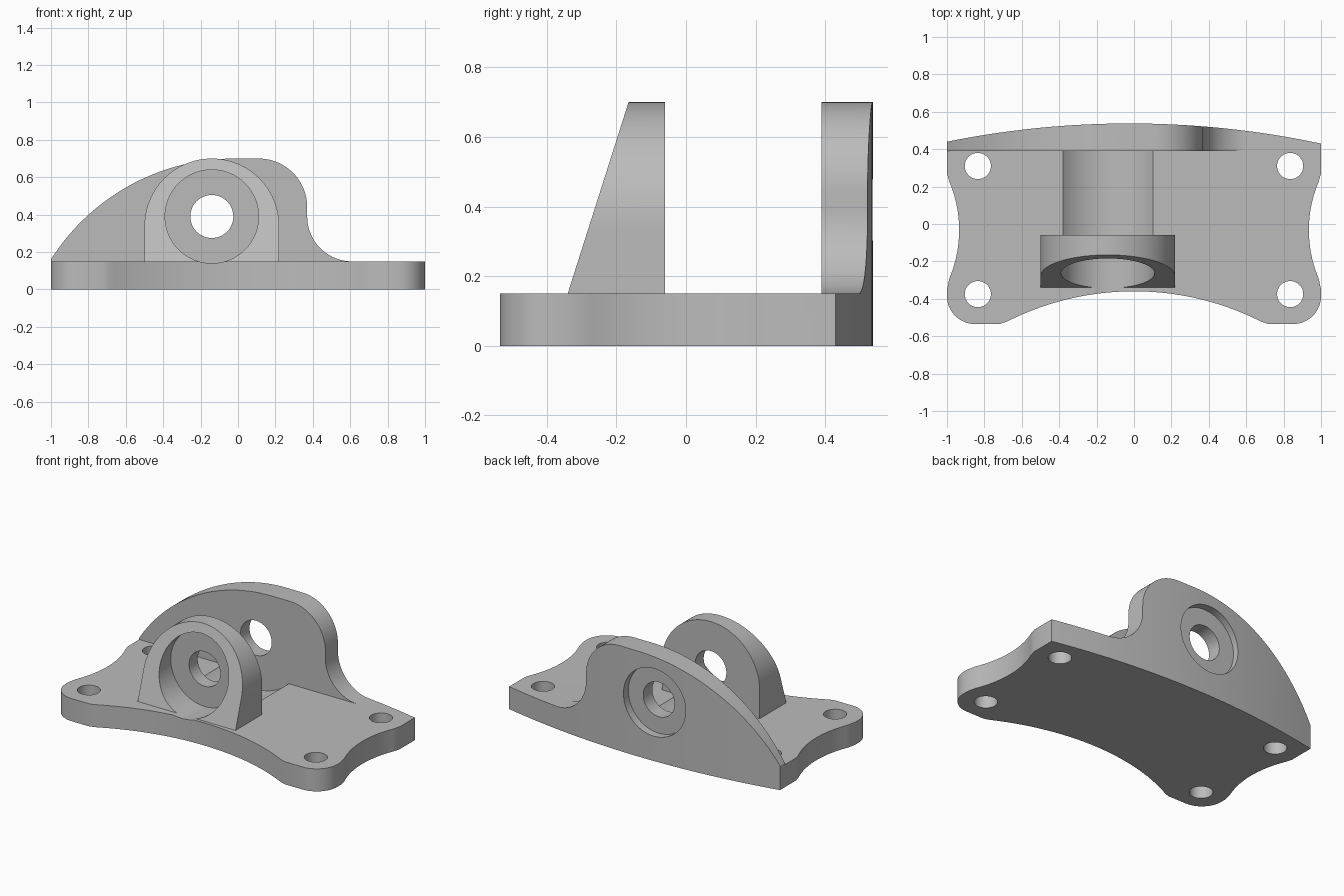
import bpy, bmesh, math
from mathutils import Vector

if "Cube" in bpy.data.objects:
    bpy.data.objects.remove(bpy.data.objects["Cube"], do_unlink=True)

PLATE = 0.15          # plate thickness
WALL_Y = 0.39         # front face of the rear wall
BORE_X, BORE_Z = -0.14, 0.39


def arc(cx, cy, r, start, end, n=24):
    """Points on a circle between two angles in degrees."""
    angles = [math.radians(start + (end - start) * i / n) for i in range(n + 1)]
    return [(cx + r * math.cos(a), cy + r * math.sin(a)) for a in angles]


def bow(p, q, sag, n=32):
    """Shallow arc from p to q, bulging to the right of travel by sag."""
    p, q = Vector(p), Vector(q)
    mid, half = (p + q) / 2, (q - p).length / 2
    u = (q - p).normalized()
    side = Vector((u.y, -u.x)) * math.copysign(1, sag)
    s = abs(sag)
    r = (half * half + s * s) / (2 * s)
    a = math.asin(half / r)
    pts = []
    for i in range(n + 1):
        t = -a + 2 * a * i / n
        pts.append(tuple(mid + u * r * math.sin(t) + side * (r * math.cos(t) - r + s)))
    return pts


def prism(name, pts, lo, hi, axis="Z"):
    """Extrude a 2D profile along Z (xy profile) or Y (xz profile)."""
    def place(p, d):
        return (p[0], p[1], d) if axis == "Z" else (p[0], d, p[1])
    bm = bmesh.new()
    ends = [[bm.verts.new(place(p, d)) for p in pts] for d in (lo, hi)]
    bm.faces.new(ends[0])
    bm.faces.new(ends[1])
    count = len(pts)
    for i in range(count):
        j = (i + 1) % count
        bm.faces.new((ends[0][i], ends[0][j], ends[1][j], ends[1][i]))
    bmesh.ops.recalc_face_normals(bm, faces=bm.faces)
    mesh = bpy.data.meshes.new(name)
    bm.to_mesh(mesh)
    bm.free()
    obj = bpy.data.objects.new(name, mesh)
    bpy.context.collection.objects.link(obj)
    return obj


def cylinder(name, x, other, r, lo, hi, axis, n=64):
    return prism(name, arc(x, other, r, 0, 360, n)[:-1], lo, hi, axis)


def combine(body, tool, operation="DIFFERENCE"):
    """Apply a boolean and discard the tool object."""
    tool.hide_render = True
    mod = body.modifiers.new(tool.name, "BOOLEAN")
    mod.operation, mod.solver, mod.object = operation, "EXACT", tool
    bpy.context.view_layer.objects.active = body
    bpy.ops.object.modifier_apply(modifier=mod.name)
    bpy.data.objects.remove(tool, do_unlink=True)


# Plate outline: bowed back, waisted sides, rounded front feet, arched front
left = [(-1, 0.27)] + bow((-0.987, 0.225), (-0.987, -0.29), -0.052) + [(-1, -0.35)]
left += arc(-0.85, -0.385, 0.15, 180, 270, 16) + [(-0.72, -0.535), (-0.69, -0.526)]
right = [(-x, y) for x, y in reversed(left)]
outline = bow((1, 0.43), (-1, 0.44), 0.1025, 48) + left
outline += bow((-0.66, -0.512), (0.66, -0.512), -0.152, 40) + right
body = prism("mounting_bracket", outline, 0, 0.9)

# Rear wall silhouette: long rising arc, rounded shoulder, concave foot
above = arc(-0.02, -0.46, 1.16, 151.6, 90, 40)
above += arc(0.11, 0.44, 0.26, 90, 0) + arc(0.61, 0.39, 0.24, 180, 270)
above += [(1.2, PLATE), (1.2, 1.2), (above[0][0], 1.2)]
combine(body, prism("space_above", above, -1, 1, "Y"))

# Clear everything above the plate in front of the rear wall
space = [(-1.3, PLATE), (1.3, PLATE), (1.3, 1.3), (-1.3, 1.3)]
combine(body, prism("front_space", space, -1.1, WALL_Y, "Y"))

# Shallow round trough in the plate between the two uprights
combine(body, cylinder("trough", BORE_X, BORE_Z, 0.34, -0.06, WALL_Y, "Y", 96))

# Front upright: arch with a sloping front face
arch = arc(BORE_X, 0.34, 0.36, 0, 180, 48)
arch += [(BORE_X - 0.36, 0.12), (BORE_X + 0.36, 0.12)]
upright = prism("front_upright", arch, -0.4, -0.06, "Y")
for v in upright.data.vertices:
    if v.co.y < -0.2:
        v.co.y = -0.34 + (v.co.z - PLATE) * 0.318
combine(body, upright, "UNION")

# Bore through both uprights, with a counterbore on each outer face
combine(body, cylinder("bore", BORE_X, BORE_Z, 0.115, -0.7, 0.7, "Y", 48))
combine(body, cylinder("front_counterbore", BORE_X, BORE_Z, 0.25, -0.7, -0.15, "Y"))
combine(body, cylinder("rear_counterbore", BORE_X, BORE_Z, 0.225, 0.485, 0.7, "Y"))

# Four bolt holes
for x in (-0.835, 0.835):
    for y in (0.31, -0.375):
        combine(body, cylinder("bolt_hole", x, y, 0.07, -0.1, 0.3, "Z", 40))

# Single grey finish
grey = bpy.data.materials.new("plain_grey")
grey.use_nodes = True
colour = (0.5, 0.5, 0.5, 1)
grey.diffuse_color = colour
grey.node_tree.nodes["Principled BSDF"].inputs["Base Color"].default_value = colour
body.data.materials.clear()
body.data.materials.append(grey)
for face in body.data.polygons:
    face.material_index = 0

bpy.ops.object.select_all(action="DESELECT")
body.select_set(True)
bpy.context.view_layer.objects.active = body
bpy.ops.object.shade_smooth_by_angle(angle=math.radians(30))
